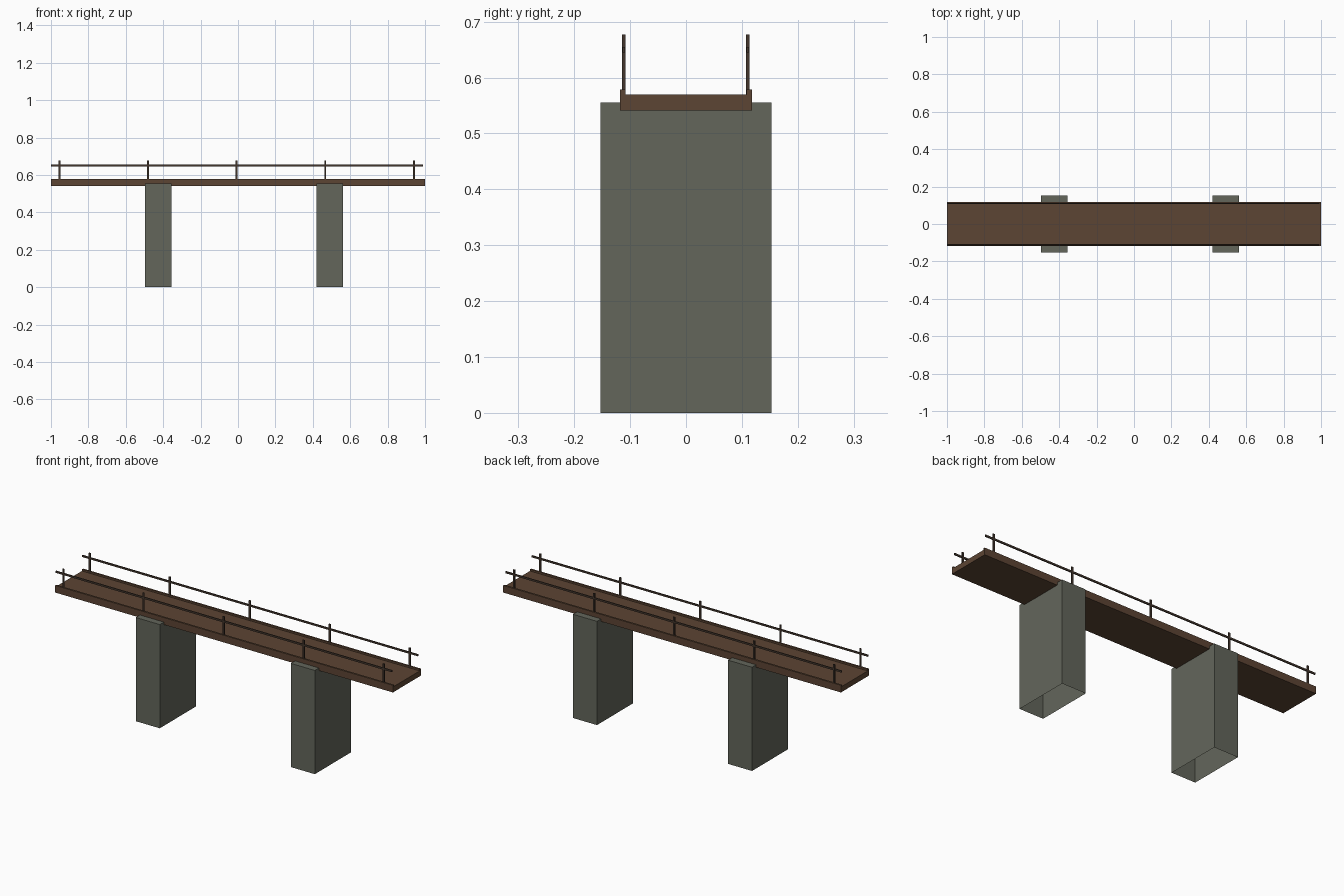
import bpy
import bmesh
from mathutils import Vector

cube = bpy.data.objects.get("Cube")
if cube:
    bpy.data.objects.remove(cube, do_unlink=True)


def material(name, rgb):
    mat = bpy.data.materials.new(name)
    mat.use_nodes = True
    colour = (*rgb, 1.0)
    mat.diffuse_color = colour
    bsdf = mat.node_tree.nodes["Principled BSDF"]
    bsdf.inputs["Base Color"].default_value = colour
    bsdf.inputs["Roughness"].default_value = 0.9
    return mat


wood = material("brown wood", (0.107, 0.058, 0.033))
dark_wood = material("dark brown wood", (0.055, 0.036, 0.025))
stone = material("grey green stone", (0.125, 0.133, 0.105))


def finish(name, bm, mat):
    bmesh.ops.recalc_face_normals(bm, faces=bm.faces)
    mesh = bpy.data.meshes.new(name)
    bm.to_mesh(mesh)
    bm.free()
    mesh.materials.append(mat)
    obj = bpy.data.objects.new(name, mesh)
    bpy.context.collection.objects.link(obj)
    return obj


def box(name, low, high, mat, open_bottom=False):
    low, high = Vector(low), Vector(high)
    bm = bmesh.new()
    bmesh.ops.create_cube(bm, size=1)
    for v in bm.verts:
        v.co = (low + high) / 2 + v.co * (high - low)
    bmesh.ops.recalc_face_normals(bm, faces=bm.faces)
    if open_bottom:
        under = [f for f in bm.faces if f.normal.z < -0.5]
        bmesh.ops.delete(bm, geom=under, context="FACES_ONLY")
    return finish(name, bm, mat)


# Deck: a shallow channel section with a raised kerb along each side
HALF, EDGE, KERB = 1.0, 0.118, 0.108
BASE, FLOOR, LIP = 0.541, 0.57, 0.579
half_profile = [(EDGE, BASE), (EDGE, LIP), (KERB, LIP), (KERB, FLOOR)]
profile = half_profile + [(-y, z) for y, z in reversed(half_profile)]
bm = bmesh.new()
section = bm.faces.new([bm.verts.new((-HALF, y, z)) for y, z in profile])
swept = bmesh.ops.extrude_face_region(bm, geom=[section], use_keep_orig=True)
moved = [g for g in swept["geom"] if isinstance(g, bmesh.types.BMVert)]
bmesh.ops.translate(bm, verts=moved, vec=(2 * HALF, 0, 0))
finish("deck", bm, wood)

# Piers: hollow blocks, open underneath
for side, x in (("right", -0.427), ("left", 0.491)):
    box(f"{side}_pier", (x - 0.071, -0.153, 0), (x + 0.071, 0.153, 0.555),
        stone, open_bottom=True)

# Railings: five posts and one thin rail on each side
for side, y in (("front", -0.1115), ("back", 0.1105)):
    for i in range(5):
        x = -0.955 + i * 0.4738
        box(f"{side}_post_{i + 1}", (x - 0.005, y - 0.003, FLOOR),
            (x + 0.005, y + 0.003, 0.677), dark_wood)
    box(f"{side}_rail", (-HALF, y - 0.0025, 0.645),
        (0.99, y + 0.0025, 0.655), dark_wood)
